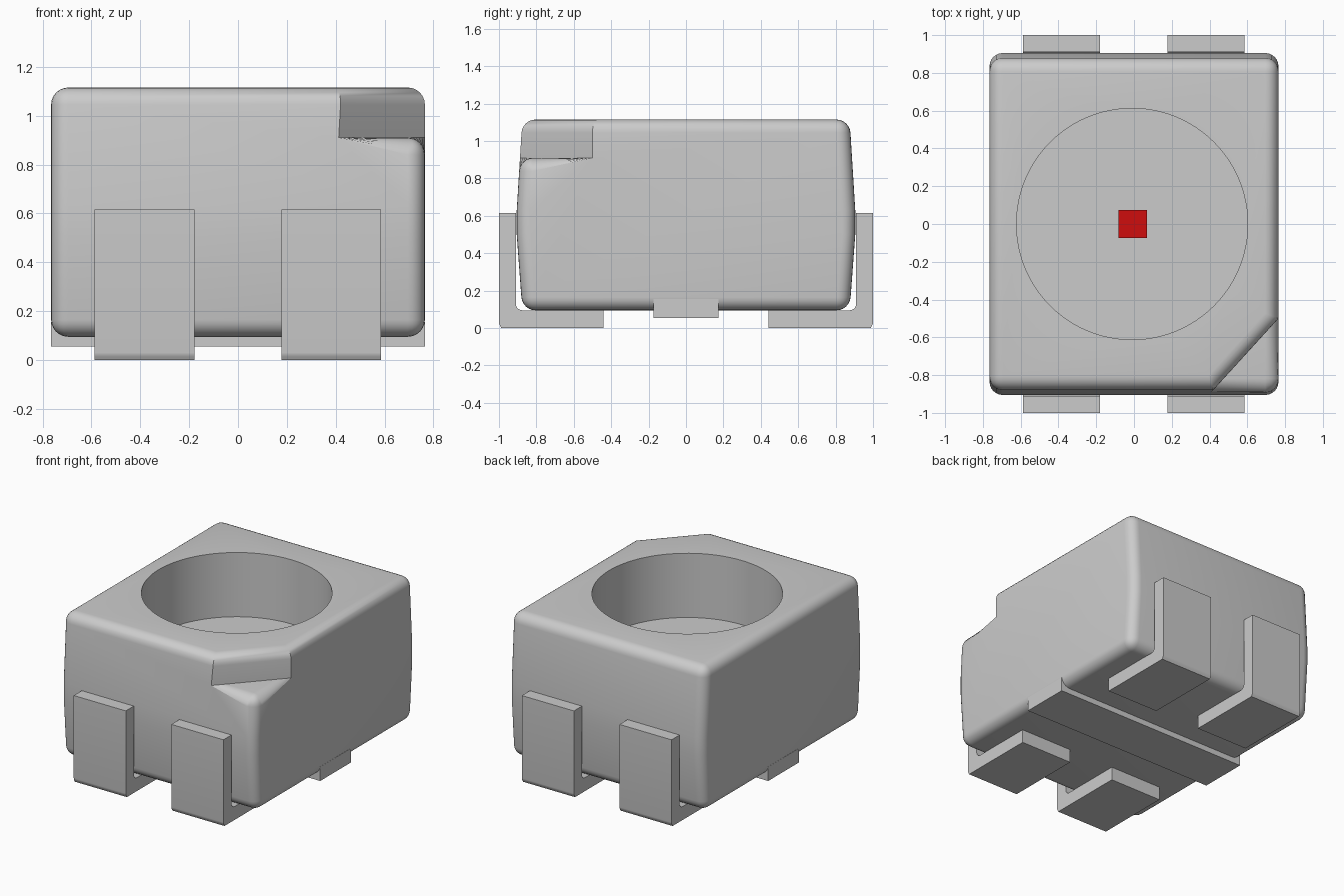
import bpy, bmesh, math
from mathutils import Matrix

cube = bpy.data.objects.get("Cube")
if cube:
    bpy.data.objects.remove(cube, do_unlink=True)


def material(name, rgb):
    m = bpy.data.materials.new(name)
    m.use_nodes = True
    m.diffuse_color = (*rgb, 1)
    m.node_tree.nodes["Principled BSDF"].inputs["Base Color"].default_value = (*rgb, 1)
    return m


grey = material("light grey", (0.6, 0.6, 0.6))
red = material("red", (0.62, 0.004, 0.004))


def add_object(name, bm, mat):
    bmesh.ops.recalc_face_normals(bm, faces=bm.faces)
    mesh = bpy.data.meshes.new(name)
    bm.to_mesh(mesh)
    bm.free()
    mesh.materials.append(mat)
    ob = bpy.data.objects.new(name, mesh)
    bpy.context.collection.objects.link(ob)
    return ob


def prism(points, offset):
    """Closed solid from an outline, pushed along the offset vector."""
    bm = bmesh.new()
    face = bm.faces.new([bm.verts.new(p) for p in points])
    new = bmesh.ops.extrude_face_region(bm, geom=[face], use_keep_orig=True)["geom"]
    bmesh.ops.translate(bm, vec=offset,
                        verts=[v for v in new if isinstance(v, bmesh.types.BMVert)])
    bmesh.ops.recalc_face_normals(bm, faces=bm.faces)
    return bm


def box(name, size, center, mat):
    bm = bmesh.new()
    bmesh.ops.create_cube(bm, size=1, matrix=Matrix.Translation(center) @ Matrix.Diagonal((*size, 1)))
    return add_object(name, bm, mat)


def cut(ob, cutter):
    """Subtract the cutter for good and remove it."""
    mod = ob.modifiers.new("cut", 'BOOLEAN')
    mod.object, mod.solver = cutter, 'EXACT'
    graph = bpy.context.evaluated_depsgraph_get()
    mesh = bpy.data.meshes.new_from_object(ob.evaluated_get(graph))
    ob.modifiers.clear()
    ob.data = mesh
    bpy.data.objects.remove(cutter, do_unlink=True)


def smooth(ob, degrees):
    bpy.ops.object.select_all(action='DESELECT')
    ob.select_set(True)
    bpy.context.view_layer.objects.active = ob
    bpy.ops.object.shade_smooth_by_angle(angle=math.radians(degrees))


# Housing: barrel-sided block
W, BOTTOM, TOP = 0.765, 0.095, 1.115
half = [(0.875, BOTTOM), (0.905, 0.5), (0.905, 0.63), (0.875, TOP)]
outline = half + [(-y, z) for y, z in reversed(half)]
housing = add_object("housing", prism([(-W, y, z) for y, z in outline], (2 * W, 0, 0)), grey)

# Corner notch, a triangular prism through the front left top corner
slope = 0.39 / 0.355
notch = [(W + 0.2, -0.5 + 0.2 * slope), (0.41 - 0.2, -0.89 - 0.2 * slope), (W + 0.2, -0.89 - 0.2 * slope)]
cut(housing, add_object("notch_cutter", prism([(x, y, 0.91) for x, y in notch], (0, 0, 0.5)), grey))

# Round the outer edges, leaving the notch's upright and inner edges sharp
bm = bmesh.new()
bm.from_mesh(housing.data)
outer = [e for e in bm.edges if len(e.link_faces) == 2
         and e.calc_face_angle_signed() > math.radians(60)]
bmesh.ops.bevel(bm, geom=outer, offset=0.07, segments=6, profile=0.5,
                affect='EDGES', clamp_overlap=False)
bm.to_mesh(housing.data)
bm.free()

# Round well in the top
bm = bmesh.new()
bmesh.ops.create_cone(bm, cap_ends=True, segments=96, radius1=0.612, radius2=0.612, depth=1,
                      matrix=Matrix.Translation((-0.01, 0, 0.66 + 0.5)))
cut(housing, add_object("well_cutter", bm, grey))
smooth(housing, 30)

# Bar under the housing, and the chip in the well
box("bottom_bar", (2 * W, 0.345, 0.1), (0, 0, 0.105), grey)
box("chip", (0.15, 0.15, 0.08), (-0.007, 0, 0.695), red)


# Bent leads
def arc(cy, cz, r, start, end, n=5):
    angles = [math.radians(start + (end - start) * i / n) for i in range(n + 1)]
    return [(cy + r * math.cos(a), cz + r * math.sin(a)) for a in angles]


lead = ([(0.44, 0.005)] + arc(0.97, 0.03, 0.03, -90, 0) + [(1.0, 0.615), (0.91, 0.615)]
        + arc(0.875, 0.13, 0.035, 0, -90) + [(0.44, 0.095)])
lead = [(y, 0 if z < 0.01 else z) for y, z in lead]
for end, side in (("front", -1), ("back", 1)):
    for hand, x in (("right", -0.587), ("left", 0.178)):
        points = [(x, side * y, z) for y, z in lead]
        smooth(add_object(f"{end}_{hand}_lead", prism(points, (0.408, 0, 0)), grey), 30)
